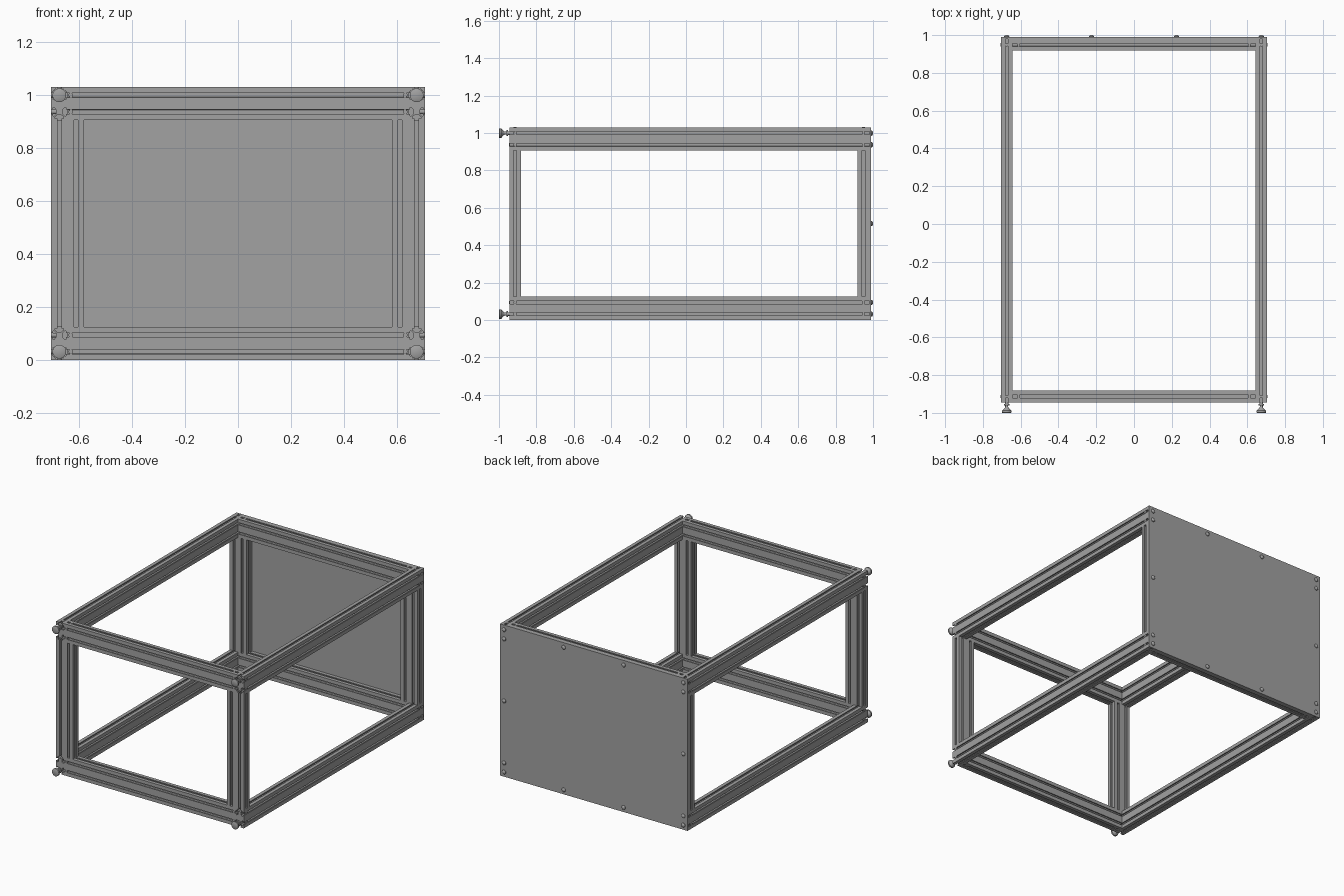
import bpy, bmesh, math
from mathutils import Vector

if "Cube" in bpy.data.objects:
    bpy.data.objects.remove(bpy.data.objects["Cube"])

X, Y, Z = Vector((1, 0, 0)), Vector((0, 1, 0)), Vector((0, 0, 1))
U = 0.0625                       # width of one profile cell
HX, TOP = 0.705, 1.03            # half width, height
FRONT, BACK = -0.945, 0.98       # ends of the frame

metal = bpy.data.materials.new("grey metal")
metal.use_nodes = True
grey = (0.36, 0.36, 0.36, 1)
metal.diffuse_color = grey
metal.node_tree.nodes["Principled BSDF"].inputs["Base Color"].default_value = grey


def finish(name, bm, smooth=False):
    bmesh.ops.recalc_face_normals(bm, faces=bm.faces)
    mesh = bpy.data.meshes.new(name)
    bm.to_mesh(mesh)
    bm.free()
    mesh.materials.append(metal)
    ob = bpy.data.objects.new(name, mesh)
    bpy.context.collection.objects.link(ob)
    if smooth:
        bpy.ops.object.select_all(action='DESELECT')
        ob.select_set(True)
        bpy.context.view_layer.objects.active = ob
        bpy.ops.object.shade_smooth_by_angle(angle=math.radians(35))
    return ob


def t_slot_outline():
    """Outline of a one by two cell profile with six T-slots."""
    half = [(0.125, 0), (0.125, 0.11), (0.25, 0.11), (0.25, 0.19), (0.12, 0.31)]
    slot = [(-u, d) for u, d in half] + half[::-1]
    sides = [((-.5, -1), [(0, -1)], (1, 0)),
             ((.5, -1), [(.5, -.5), (.5, .5)], (0, 1)),
             ((.5, 1), [(0, 1)], (-1, 0)),
             ((-.5, 1), [(-.5, .5), (-.5, -.5)], (0, -1))]
    pts = []
    for corner, centres, (tx, ty) in sides:
        pts.append(corner)
        for cx, cy in centres:
            pts += [(cx + u * tx - d * ty, cy + u * ty + d * tx) for u, d in slot]
    return pts


def beam(name, centre, axis, wide, length):
    """Extrude the profile along axis, its two cells stacked along wide."""
    thin = wide.cross(axis)
    start = Vector(centre) - axis * length / 2
    bm = bmesh.new()
    face = bm.faces.new([bm.verts.new(start + (thin * p + wide * q) * U)
                         for p, q in t_slot_outline()])
    ext = bmesh.ops.extrude_face_region(bm, geom=[face], use_keep_orig=True)
    verts = [g for g in ext["geom"] if isinstance(g, bmesh.types.BMVert)]
    bmesh.ops.translate(bm, verts=verts, vec=axis * length)
    return finish(name, bm)


def lathe(name, profile, base, axis, sides=20):
    """Spin (radius, height) points about axis, closing both ends."""
    a = axis.orthogonal().normalized()
    b = axis.cross(a)
    bm = bmesh.new()
    rings = []
    for r, h in profile:
        rings.append([bm.verts.new(Vector(base) + axis * h + r * (
            a * math.cos(math.tau * i / sides) + b * math.sin(math.tau * i / sides)))
            for i in range(sides)])
    for lo, hi in zip(rings, rings[1:]):
        for i in range(sides):
            j = (i + 1) % sides
            bm.faces.new((lo[i], lo[j], hi[j], hi[i]))
    bm.faces.new(rings[0])
    bm.faces.new(rings[-1])
    return finish(name, bm, True)


rail_x = HX - U / 2
levels = {"lower": U, "upper": TOP - U}
ends = {"front": FRONT + U / 2, "back": BACK - U / 2}
sides = {"left": 1, "right": -1}
cells = (U / 2, U * 1.5, TOP - U * 1.5, TOP - U / 2)

# Long rails and cross rails
for lv, z in levels.items():
    for sd, s in sides.items():
        beam(f"{lv}_{sd}_rail", (s * rail_x, (FRONT + BACK) / 2, z), Y, Z, BACK - FRONT)
    for en, y in ends.items():
        beam(f"{lv}_{en}_cross_rail", (0, y, z), X, Z, 2 * (HX - U))

# Corner posts between the rails
for en, y in ends.items():
    for sd, s in sides.items():
        beam(f"{en}_{sd}_post", (s * (HX - U), y, TOP / 2), Z, X, TOP - 4 * U)

# Back panel
bm = bmesh.new()
bmesh.ops.create_cube(bm, size=1)
bmesh.ops.scale(bm, vec=(2 * HX, 0.01, TOP), verts=bm.verts)
bmesh.ops.translate(bm, vec=(0, BACK + 0.005, TOP / 2), verts=bm.verts)
finish("back_panel", bm)

# Domed bolts around the panel
dome = [(0.014, -0.001), (0.014, 0.003), (0.011, 0.007), (0.006, 0.01)]
spots = [(s * rail_x, z) for s in (-1, 1) for z in (*cells, TOP / 2)]
spots += [(s * 0.225, z) for s in (-1, 1) for z in (cells[0], cells[-1])]
for x, z in spots:
    lathe("panel_bolt", dome, (x, BACK + 0.01, z), Y, 16)

# Levelling feet on the front ends of the long rails
foot = [(0.009, -0.01), (0.009, 0.008), (0.016, 0.008), (0.016, 0.016), (0.008, 0.016),
        (0.008, 0.024), (0.013, 0.032), (0.026, 0.043), (0.026, 0.053), (0.023, 0.055)]
for s in (-1, 1):
    for z in (cells[0], cells[-1]):
        lathe("levelling_foot", foot, (s * rail_x, FRONT, z), -Y)

# Connector screws seated in the slots near every joint
plug = [(0.009, -0.018), (0.009, 0.0005)]
for s in (-1, 1):
    for y in ends.values():
        for z in cells:
            lathe("side_connector", plug, (s * HX, y, z), X * s, 12)
        for x in (rail_x, rail_x - U):
            lathe("top_connector", plug, (s * x, y, TOP), Z, 12)
            lathe("bottom_connector", plug, (s * x, y, 0), -Z, 12)
    for z in cells:
        lathe("front_connector", plug, (s * (HX - U - 0.012), FRONT, z), -Y, 12)
